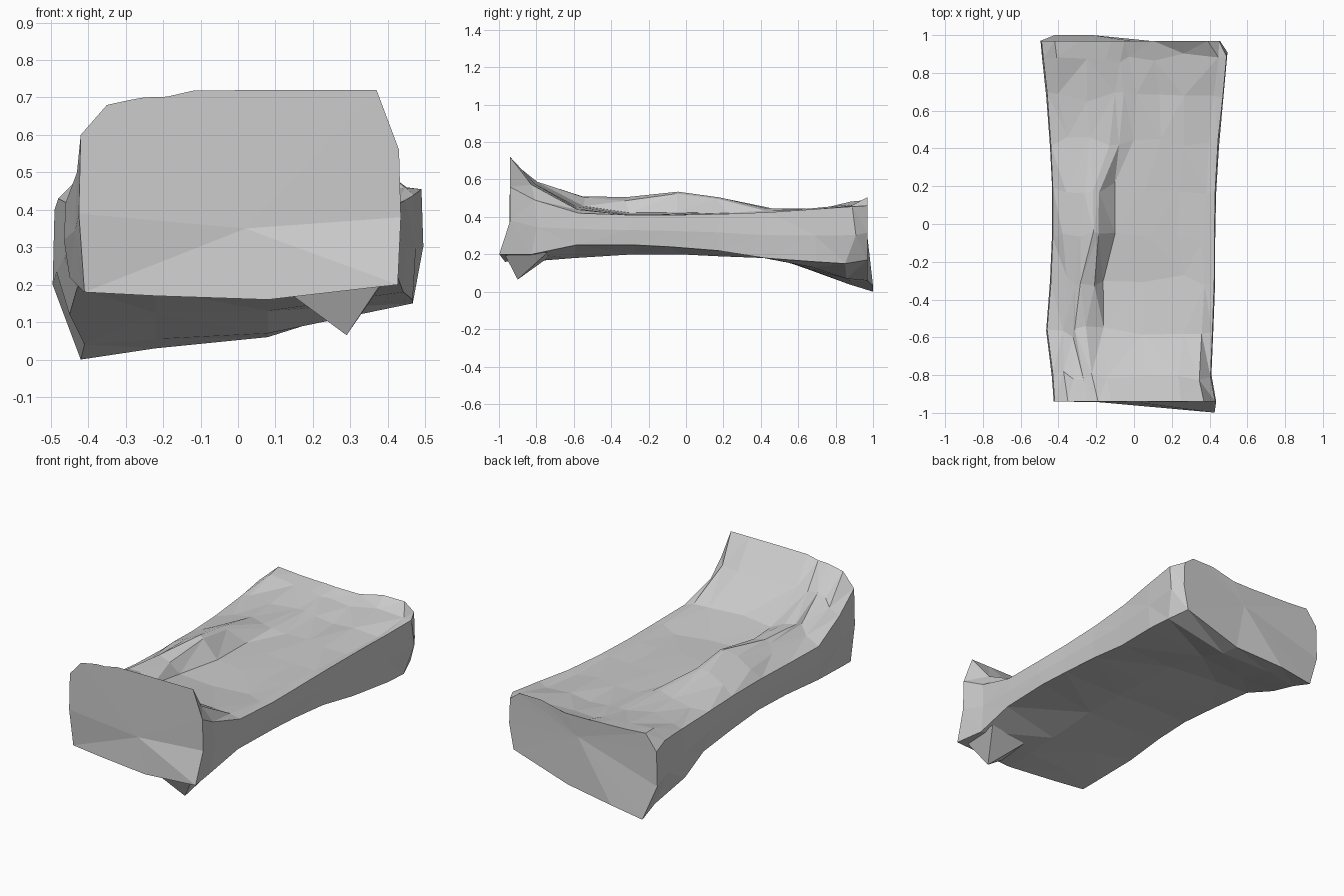
import bpy, bmesh, random

random.seed(7)

# Cross-section stations along the bed:
# y, left x, right x, bottom z (left, middle, right), rim z (left, right),
# fold crest x, top z (fold crest, valley, right)
STATIONS = [
    (-0.94, -0.42, 0.43, 0.18, 0.16, 0.20, 0.60, 0.56, -0.22, 0.70, 0.72, 0.72),
    (-0.80, -0.43, 0.405, 0.19, 0.165, 0.20, 0.50, 0.49, -0.25, 0.58, 0.58, 0.58),
    (-0.57, -0.46, 0.415, 0.22, 0.18, 0.25, 0.42, 0.42, -0.27, 0.51, 0.455, 0.44),
    (-0.30, -0.44, 0.425, 0.23, 0.20, 0.25, 0.41, 0.41, -0.25, 0.50, 0.42, 0.41),
    (-0.06, -0.43, 0.425, 0.23, 0.20, 0.24, 0.41, 0.41, -0.20, 0.53, 0.41, 0.41),
    (0.19, -0.43, 0.43, 0.21, 0.19, 0.22, 0.41, 0.415, -0.20, 0.51, 0.41, 0.41),
    (0.43, -0.44, 0.445, 0.19, 0.18, 0.18, 0.41, 0.425, -0.09, 0.445, 0.41, 0.41),
    (0.67, -0.46, 0.47, 0.12, 0.13, 0.16, 0.42, 0.44, -0.08, 0.44, 0.42, 0.425),
    (0.88, -0.48, 0.49, 0.04, 0.07, 0.15, 0.43, 0.455, -0.12, 0.455, 0.445, 0.46),
    (0.97, -0.49, 0.45, 0.00, 0.06, 0.17, 0.40, 0.46, -0.15, 0.475, 0.47, 0.505),
]


def section(y, xl, xr, bl, bm, br, rl, rr, cx, crest, valley, right):
    """Closed ring: underside, right side, top with sheet fold, left side."""
    taper = 0.07 if y > 0.8 else 0.01
    side = crest if y < -0.9 else max(0.45 * crest + 0.55 * rl, rl + 0.01)
    if y > 0.8:
        side = 0.49                         # raised rear left corner
    if y < -0.9:
        side -= 0.02
    mid = (cx + xl + 0.07) / 2
    return [
        (xl + taper, bl), (-0.22, (bl + bm) / 2), (0.08, bm), (xr - taper / 3, br),
        (xr + 0.005, (br + rr) / 2), (xr, rr),
        (xr - 0.06, right), (0.25, right), ((cx + 0.35) / 2, valley),
        (cx + 0.10, valley * 0.9 + crest * 0.1), (cx + 0.03, crest * 0.9 + valley * 0.1),
        (cx - 0.03, crest), (mid, 0.7 * crest + 0.3 * side), (xl + 0.07, side),
        (xl, rl), (xl - 0.005, (bl + rl) / 2),
    ]


def finish(bm, name):
    bmesh.ops.triangulate(bm, faces=bm.faces[:])
    bmesh.ops.recalc_face_normals(bm, faces=bm.faces[:])
    mesh = bpy.data.meshes.new(name)
    bm.to_mesh(mesh)
    bm.free()
    bpy.context.collection.objects.link(bpy.data.objects.new(name, mesh))


# Mattress body: loft of the sections, slightly crumpled
bm = bmesh.new()
rings = []
for i, row in enumerate(STATIONS):
    ring = []
    inner = 0 < i < len(STATIONS) - 1
    for j, (x, z) in enumerate(section(*row)):
        y = row[0]
        if i == 0 and j < 4:
            y -= 0.02 + 0.09 * x            # slanted foot of the front panel
        if i == len(STATIONS) - 1 and j < 2:
            y += 0.03                       # rear corner kicks out
        if inner:
            y += random.uniform(-0.03, 0.03)
            if 6 <= j <= 13:
                x += random.uniform(-0.02, 0.02)
                z += random.uniform(-0.008, 0.008)
        ring.append(bm.verts.new((x, y, z)))
    rings.append(ring)

n = len(rings[0])
for a, b in zip(rings, rings[1:]):
    for j in range(n):
        k = (j + 1) % n
        bm.faces.new((a[j], a[k], b[k], b[j]))

# End panels
for ring, push in ((rings[0], 0.0), (rings[-1], -0.01)):
    face = bm.faces.new(ring)
    c = face.calc_center_median()
    res = bmesh.ops.poke(bm, faces=[face])
    for v in res["verts"]:
        v.co = (0.02, c.y + push, 0.35)
finish(bm, "mattress")

# Pointed corner hanging below the front
bm = bmesh.new()
base = [bm.verts.new(p) for p in
        ((0.14, -0.95, 0.175), (0.38, -0.97, 0.20), (0.39, -0.74, 0.21), (0.16, -0.74, 0.18))]
tip = bm.verts.new((0.29, -0.90, 0.065))
bm.faces.new(base)
for j in range(4):
    bm.faces.new((base[j], base[(j + 1) % 4], tip))
finish(bm, "hanging_corner")
